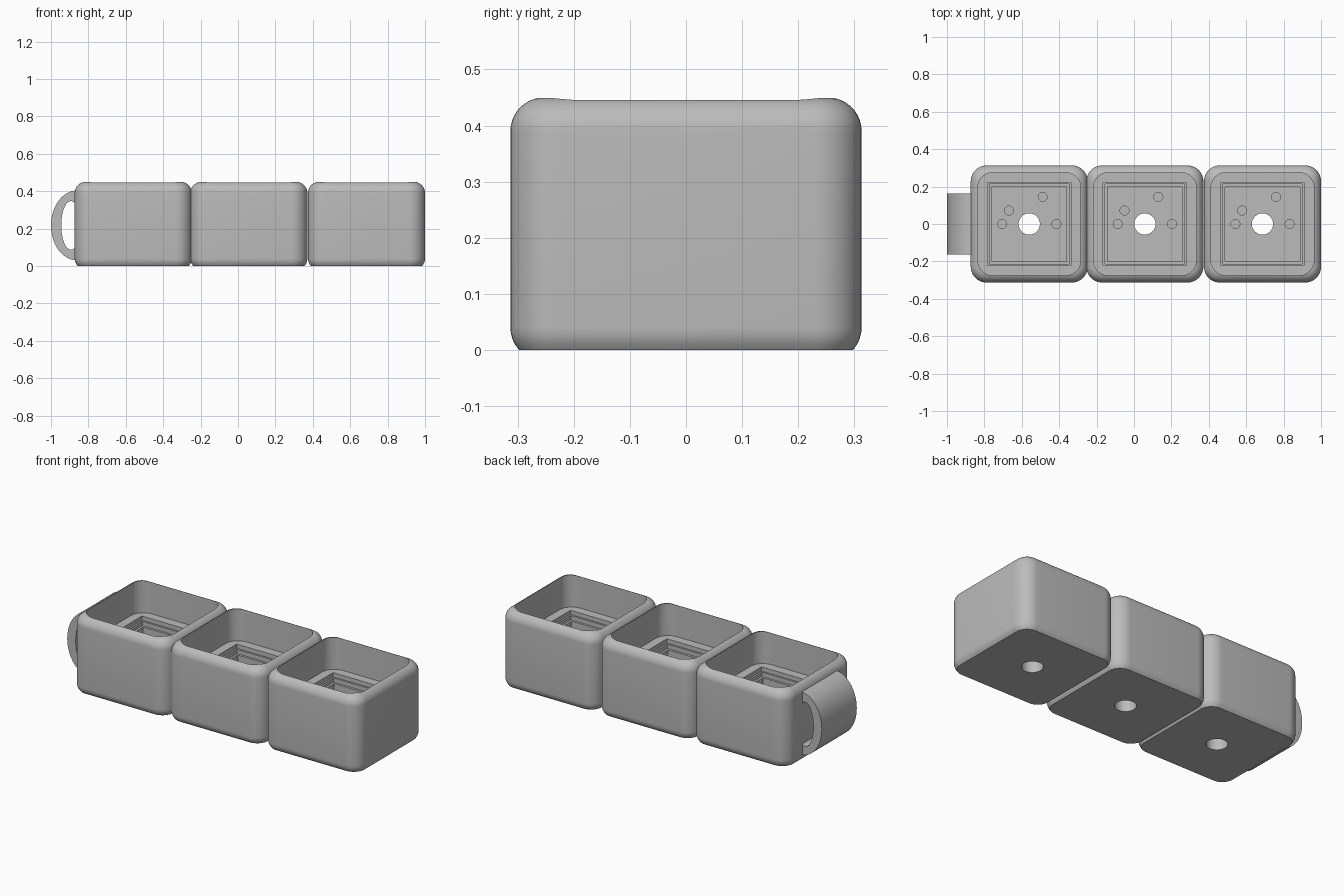
import bpy
import bmesh
from math import sin, cos, pi, radians

cube = bpy.data.objects.get("Cube")
if cube:
    bpy.data.objects.remove(cube, do_unlink=True)

grey = bpy.data.materials.new("plain grey")
grey.use_nodes = True
colour = (0.5, 0.5, 0.5, 1)
grey.diffuse_color = colour
grey.node_tree.nodes["Principled BSDF"].inputs["Base Color"].default_value = colour

CENTRES = (-0.56, 0.058, 0.687)
HALF, CORNER, FILLET = 0.313, 0.085, 0.06
TOP, SUNK = 0.45, -0.02       # rounded block is cut flat at z = 0


def new_object(name, bm):
    bmesh.ops.recalc_face_normals(bm, faces=bm.faces)
    mesh = bpy.data.meshes.new(name)
    bm.to_mesh(mesh)
    bm.free()
    mesh.materials.append(grey)
    obj = bpy.data.objects.new(name, mesh)
    bpy.context.collection.objects.link(obj)
    return obj


def rounded_square(half, radius, z, steps=10):
    c = half - radius
    points = []
    for q, (sx, sy) in enumerate(((1, 1), (-1, 1), (-1, -1), (1, -1))):
        for i in range(steps + 1):
            a = (q + i / steps) * pi / 2
            points.append((sx * c + radius * cos(a), sy * c + radius * sin(a), z))
    return points


def loft(name, sections):
    """Closed solid through a stack of equal-count rings."""
    bm = bmesh.new()
    rings = [[bm.verts.new(p) for p in s] for s in sections]
    for low, high in zip(rings, rings[1:]):
        for i in range(len(low)):
            j = (i + 1) % len(low)
            bm.faces.new((low[i], low[j], high[j], high[i]))
    bm.faces.new(rings[0])
    bm.faces.new(rings[-1])
    return new_object(name, bm)


def cylinder(name, x, y, radius, z0, z1):
    def ring(z):
        return [(x + radius * cos(i * pi / 16), y + radius * sin(i * pi / 16), z)
                for i in range(32)]
    return loft(name, [ring(z0), ring(z1)])


def smooth(obj):
    bpy.ops.object.select_all(action="DESELECT")
    obj.select_set(True)
    bpy.context.view_layer.objects.active = obj
    bpy.ops.object.shade_smooth_by_angle(angle=radians(30))


# Outer block with rounded edges, flat underside
sections = []
for i in range(4):
    z = 0.04 * i / 4
    inset = FILLET - (FILLET ** 2 - (SUNK + FILLET - z) ** 2) ** 0.5
    sections.append(rounded_square(HALF - inset, CORNER - inset, z))
sections.append(rounded_square(HALF, CORNER, SUNK + FILLET))
for i in range(11):
    a = i / 10 * pi / 2
    inset = FILLET * (1 - cos(a))
    sections.append(rounded_square(HALF - inset, CORNER - inset, TOP - FILLET + FILLET * sin(a)))
block = loft("socket_1", sections)

# Stepped cavity: wide well, two ledges, square socket
well = [(0.275, 0.08, 0.6), (0.275, 0.08, 0.26),
        (0.223, 0.003, 0.26), (0.223, 0.003, 0.235),
        (0.213, 0.003, 0.235), (0.213, 0.003, 0.21),
        (0.2, 0.003, 0.21), (0.2, 0.003, 0.09)]
cutters = [loft("cavity_cutter", [rounded_square(*w) for w in well])]

# Through hole and blind pin holes in the socket floor
cutters.append(cylinder("centre_hole_cutter", 0, 0, 0.057, -0.1, 0.15))
for x, y in ((-0.145, 0), (0.145, 0), (-0.109, 0.072), (0.072, 0.145)):
    cutters.append(cylinder("pin_hole_cutter", x, y, 0.024, 0.02, 0.15))

for cutter in cutters:
    cutter.hide_render = True
    mod = block.modifiers.new("cut", "BOOLEAN")
    mod.operation = "DIFFERENCE"
    mod.solver = "EXACT"
    mod.object = cutter
graph = bpy.context.evaluated_depsgraph_get()
cut_mesh = bpy.data.meshes.new_from_object(block.evaluated_get(graph))
block.modifiers.clear()
block.data = cut_mesh
for cutter in cutters:
    bpy.data.objects.remove(cutter, do_unlink=True)
smooth(block)

# Three sockets in a row
block.location.x = CENTRES[0]
for n, x in enumerate(CENTRES[1:], 2):
    copy = block.copy()
    copy.data = block.data.copy()
    copy.name = f"socket_{n}"
    copy.location.x = x
    bpy.context.collection.objects.link(copy)

# Loop handle on the right end, its ends sunk into the wall
bm = bmesh.new()
COUNT = 64
stations = []
for i in range(COUNT):
    a = 2 * pi * i / COUNT
    ox, oz = min(-0.86 + 0.14 * cos(a), -0.85), 0.217 + 0.187 * sin(a)
    ix, iz = min(-0.893 + 0.052 * cos(a), -0.862), 0.217 + 0.13 * sin(a)
    stations.append([bm.verts.new(p) for p in (
        (ox, -0.163, oz), (ox, 0.163, oz), (ix, 0.163, iz), (ix, -0.163, iz))])
for i in range(COUNT):
    a, b = stations[i], stations[(i + 1) % COUNT]
    for k in range(4):
        m = (k + 1) % 4
        bm.faces.new((a[k], a[m], b[m], b[k]))
smooth(new_object("handle", bm))
